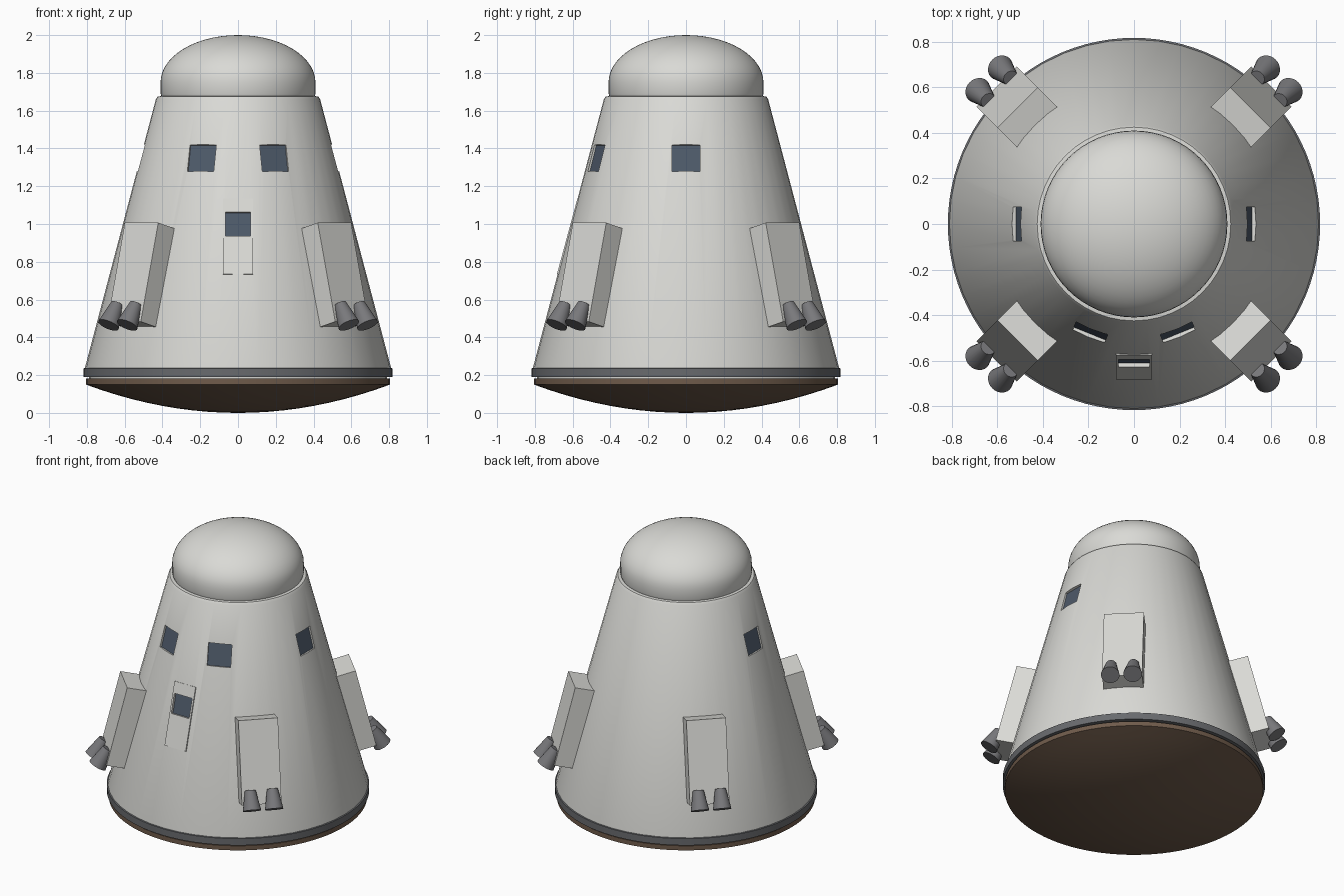
import bpy, bmesh, math
from mathutils import Matrix, Vector

cube = bpy.data.objects.get("Cube")
if cube:
    bpy.data.objects.remove(cube, do_unlink=True)


def material(name, rgb):
    m = bpy.data.materials.new(name)
    m.use_nodes = True
    color = (*rgb, 1.0)
    m.diffuse_color = color
    bsdf = m.node_tree.nodes["Principled BSDF"]
    bsdf.inputs["Base Color"].default_value = color
    bsdf.inputs["Roughness"].default_value = 0.6
    return m


HULL = material("warm white hull", (0.70, 0.70, 0.67))
RING = material("dark grey trim", (0.14, 0.145, 0.155))
SHIELD = material("brown heat shield", (0.16, 0.105, 0.07))
GLASS = material("blue grey glass", (0.075, 0.10, 0.14))
METAL = material("nozzle grey", (0.19, 0.19, 0.20))


def add_object(name, bm, mat, smooth=True):
    bmesh.ops.recalc_face_normals(bm, faces=bm.faces)
    mesh = bpy.data.meshes.new(name)
    bm.to_mesh(mesh)
    bm.free()
    mesh.materials.append(mat)
    ob = bpy.data.objects.new(name, mesh)
    bpy.context.collection.objects.link(ob)
    if smooth:
        shade(ob)
    return ob


def shade(ob):
    bpy.ops.object.select_all(action="DESELECT")
    ob.select_set(True)
    bpy.context.view_layer.objects.active = ob
    bpy.ops.object.shade_smooth_by_angle(angle=math.radians(30))


def revolve(name, profile, mat, sides=64):
    """Closed solid of revolution from (radius, height) points."""
    bm = bmesh.new()
    rings = []
    for r, z in profile:
        if r < 1e-4:
            rings.append([bm.verts.new((0, 0, z))])
        else:
            angles = [math.tau * i / sides for i in range(sides)]
            rings.append([bm.verts.new((r * math.cos(a), r * math.sin(a), z)) for a in angles])
    for low, high in zip(rings, rings[1:]):
        for i in range(sides):
            j = (i + 1) % sides
            corners = [low[i % len(low)], low[j % len(low)], high[j % len(high)], high[i % len(high)]]
            bm.faces.new(list(dict.fromkeys(corners)))
    for ring in (rings[0], rings[-1]):
        if len(ring) > 1:
            bm.faces.new(ring)
    return add_object(name, bm, mat)


def box(name, size, matrix, mat):
    bm = bmesh.new()
    bmesh.ops.create_cube(bm, size=1, matrix=matrix @ Matrix.Diagonal((*size, 1)))
    return add_object(name, bm, mat, smooth=False)


# Hull cone and its slope
BASE_R, BASE_Z, TOP_R, TOP_Z = 0.81, 0.24, 0.435, 1.66
TILT = math.atan((BASE_R - TOP_R) / (TOP_Z - BASE_Z))


def cone_radius(z):
    return BASE_R + (TOP_R - BASE_R) * (z - BASE_Z) / (TOP_Z - BASE_Z)


def on_cone(angle, z, offset=0.0):
    """Frame on the hull: x points outward, y runs around, z runs up the slope."""
    return (Matrix.Rotation(math.radians(angle), 4, "Z")
            @ Matrix.Translation((cone_radius(z), 0, z))
            @ Matrix.Rotation(-TILT, 4, "Y")
            @ Matrix.Translation((offset, 0, 0)))


hull = revolve("hull", [(0.79, 0.175), (0.79, 0.20), (BASE_R, 0.22), (BASE_R, BASE_Z),
                        (TOP_R, TOP_Z), (0.425, 1.675), (0.38, 1.68)], HULL, sides=48)

# Recessed windows: angle around the hull, height, width, length
WINDOWS = {
    "front_left_window": (-68, 1.35, 0.15, 0.145),
    "front_right_window": (-112, 1.35, 0.15, 0.145),
    "left_window": (0, 1.35, 0.15, 0.145),
    "right_window": (180, 1.35, 0.15, 0.145),
    "hatch_window": (-90, 1.0, 0.135, 0.13),
}

# Hatch panel almost flush with the hull
hatch = box("hatch", (0.03, 0.16, 0.415),
            on_cone(-90, 0.935, -0.0125) @ Matrix.Rotation(-0.006, 4, "Y"), HULL)

for name, (angle, z, width, length) in WINDOWS.items():
    cutter = box("window_cutter", (0.08, width, length), on_cone(angle, z, 0.015), HULL)
    cutter.hide_render = True
    for target in (hull, hatch) if name == "hatch_window" else (hull,):
        mod = target.modifiers.new("window_cut", "BOOLEAN")
        mod.operation = "DIFFERENCE"
        mod.solver = "EXACT"
        mod.object = cutter
        bpy.context.view_layer.objects.active = target
        # Cuts go before any other modifier on the stack
        bpy.ops.object.modifier_move_to_index(modifier=mod.name, index=0)
        bpy.ops.object.modifier_apply(modifier=mod.name)
    bpy.data.objects.remove(cutter, do_unlink=True)
    box(name, (0.008, width, length), on_cone(angle, z, -0.021), GLASS)

shade(hull)

# Rounded nose cap
cap = [(0.40, 1.66), (0.405, 1.675), (0.41, 1.69)]
cap += [(0.41 * math.cos(t), 1.75 + 0.25 * math.sin(t))
        for t in (math.pi / 2 * i / 14 for i in range(15))]
revolve("nose_cap", cap, HULL)

# Base trim and dished heat shield
revolve("base_ring", [(0.80, 0.19), (0.817, 0.19), (0.817, 0.236), (0.80, 0.241)], RING, 96)
dish = [(0.805 * i / 10, 0.15 * (i / 10) ** 2) for i in range(11)]
revolve("heat_shield", dish + [(0.805, 0.181)], SHIELD, 96)

# Thruster pods, each with two flared nozzles
for side, angle in (("front_left", -45), ("front_right", -135),
                    ("back_left", 45), ("back_right", 135)):
    spin = Matrix.Rotation(math.radians(angle), 4, "Z")
    pod_frame = spin @ Matrix.Translation((0.727, 0, 0.73)) @ Matrix.Rotation(-0.245, 4, "Y")
    box(side + "_thruster_pod", (0.125, 0.25, 0.54), pod_frame, HULL)
    for label, offset in (("a", -0.07), ("b", 0.07)):
        narrow, wide = Vector((0.835, offset, 0.575)), Vector((0.90, offset, 0.465))
        axis = wide - narrow
        turn = axis.to_track_quat("Z", "Y").to_matrix().to_4x4()
        place = spin @ Matrix.Translation((narrow + wide) / 2) @ turn
        bm = bmesh.new()
        bmesh.ops.create_cone(bm, cap_ends=True, segments=24, radius1=0.034,
                              radius2=0.058, depth=axis.length, matrix=place)
        add_object(f"{side}_nozzle_{label}", bm, METAL)
